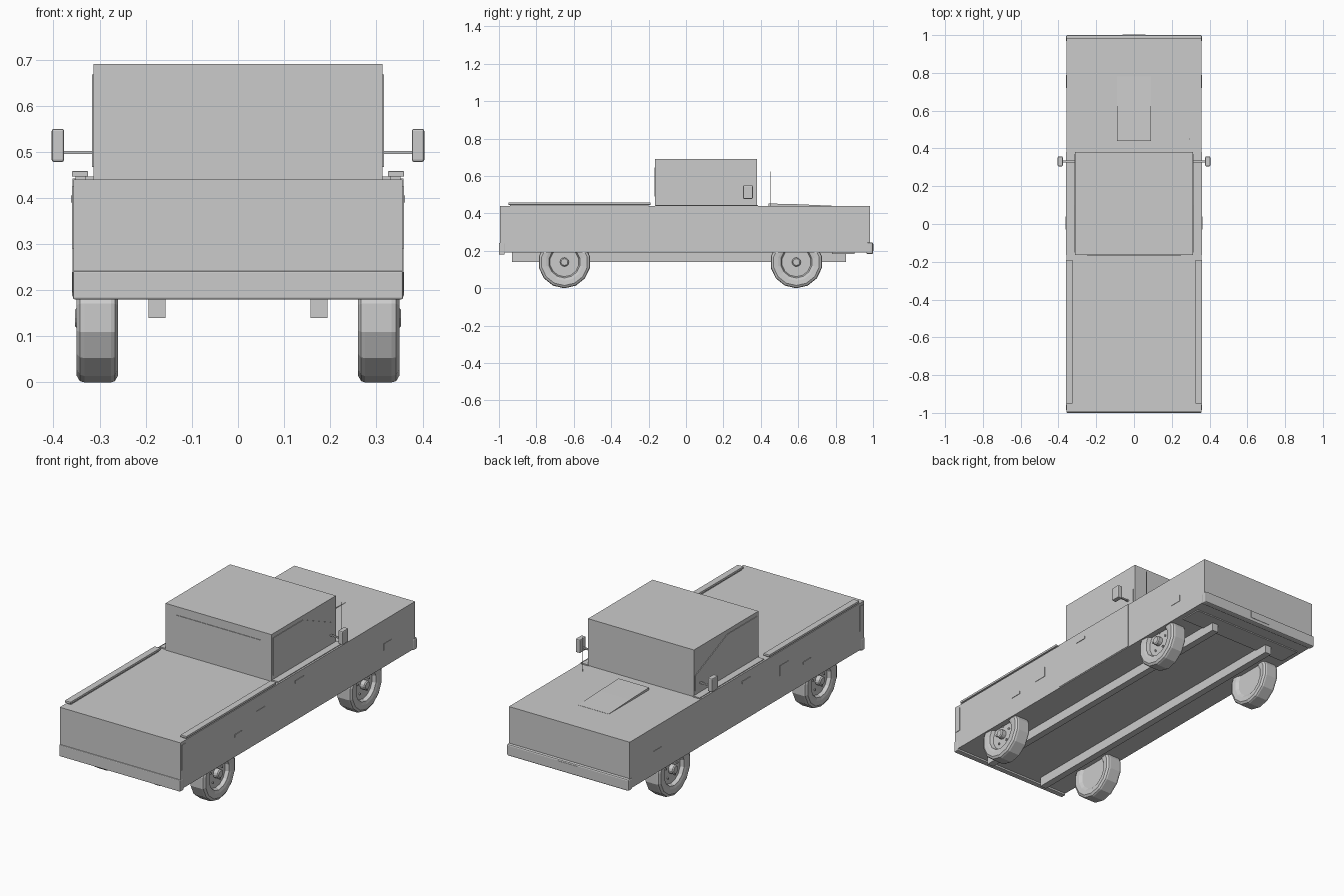
import bpy, bmesh, math

if "Cube" in bpy.data.objects:
    bpy.data.objects.remove(bpy.data.objects["Cube"])


def mesh_object(name, bm):
    bmesh.ops.recalc_face_normals(bm, faces=bm.faces)
    me = bpy.data.meshes.new(name)
    bm.to_mesh(me)
    bm.free()
    ob = bpy.data.objects.new(name, me)
    bpy.context.collection.objects.link(ob)
    return ob


def box(name, x, y, z, bevel=0):
    bm = bmesh.new()
    bmesh.ops.create_cube(bm, size=1)
    for v in bm.verts:
        v.co = [r[0] + (c + 0.5) * (r[1] - r[0]) for c, r in zip(v.co, (x, y, z))]
    ob = mesh_object(name, bm)
    if bevel:
        m = ob.modifiers.new("bevel", 'BEVEL')
        m.width, m.segments = bevel, 2
    return ob


def side_boxes(name, x, y, z, bevel=0):
    box(name + "_right", x, y, z, bevel)
    box(name + "_left", (-x[1], -x[0]), y, z, bevel)


def prism(name, yz, x0, x1):
    # extrude a side profile across x
    bm = bmesh.new()
    a = [bm.verts.new((x0, y, z)) for y, z in yz]
    b = [bm.verts.new((x1, y, z)) for y, z in yz]
    bm.faces.new(a)
    bm.faces.new(b)
    for i in range(len(yz)):
        j = (i + 1) % len(yz)
        bm.faces.new((a[i], a[j], b[j], b[i]))
    return mesh_object(name, bm)


def lathe(name, profile, sides, side, y, z, smooth=True):
    # turn an (x, radius) profile around the axle
    bm = bmesh.new()
    rings = []
    for x, r in profile:
        rings.append([bm.verts.new((side * x,
                                    y + r * math.sin(2 * math.pi * i / sides),
                                    z - r * math.cos(2 * math.pi * i / sides)))
                      for i in range(sides)])
    for p, q in zip(rings, rings[1:]):
        for i in range(sides):
            j = (i + 1) % sides
            bm.faces.new((p[i], p[j], q[j], q[i]))
    bm.faces.new(rings[0])
    bm.faces.new(rings[-1])
    return mesh_object(name, bm)


# Main body, cab and chassis
box("body", (-.357, .357), (-.995, .985), (.19, .44))
box("cab", (-.313, .313), (-.165, .38), (.43, .69))
side_boxes("frame_rail", (.157, .194), (-.93, .855), (.14, .195))

# Windows
box("window_panel", (-.25, .25), (-.168, -.16), (.49, .645))
for s, n in ((1, "right"), (-1, "left")):
    prism("side_window_" + n, [(-.15, .467), (.37, .467), (.37, .55), (.1, .668), (-.15, .668)],
          s * .305, s * .316)

# Doors, handles, side markers and lamps
side_boxes("door", (.35, .359), (-.165, .38), (.195, .442))
side_boxes("door_handle", (.355, .362), (-.03, .04), (.39, .405))
side_boxes("front_marker", (.35, .359), (.72, .79), (.28, .315))
side_boxes("fuel_door", (.35, .359), (-.355, -.28), (.31, .365))
side_boxes("rear_marker", (.35, .36), (-.54, -.48), (.295, .31))
side_boxes("corner_lamp", (.345, .36), (-.985, -.955), (.29, .425))

# Bed rails and belt ledge
side_boxes("bed_rail_stem", (.33, .352), (-.94, -.2), (.435, .447))
side_boxes("bed_rail", (.325, .36), (-.95, -.19), (.446, .458), .002)
side_boxes("belt_ledge", (.31, .35), (-.16, .385), (.435, .446))

# Hood bulge, antenna
prism("hood_bulge", [(.44, .435), (.44, .453), (.6, .449), (.78, .441), (.78, .435)], -.09, .09)
box("antenna", (.2935, .2965), (.4485, .4515), (.44, .625))

# Bumpers, plate and lower valance
box("bumper_far", (-.36, .36), (.965, 1), (.183, .245), .007)
box("bumper_near", (-.358, .358), (-1, -.97), (.18, .242), .004)
box("plate", (-.06, .06), (.99, 1.002), (.2, .237))
box("valance", (-.33, .33), (.78, .9), (.184, .195))

# Door mirrors
side_boxes("mirror", (.377, .404), (.305, .357), (.478, .55), .005)
side_boxes("mirror_arm", (.312, .38), (.326, .336), (.495, .502))

# Wheels
tire = [(.272, .085), (.262, .1), (.26, .125), (.267, .137), (.275, .14),
        (.333, .14), (.343, .137), (.35, .125), (.348, .1), (.344, .085), (.325, .078)]
hub = [(.32, .024), (.348, .024), (.353, .018)]
for y, end in ((-.65, "near"), (.59, "far")):
    for s, n in ((1, "right"), (-1, "left")):
        tag = f"_{end}_{n}"
        lathe("wheel" + tag, tire, 14, s, y, .14)
        lathe("hub" + tag, hub, 12, s, y, .14)
        for k in range(5):
            a = 2 * math.pi * k / 5
            lathe(f"lug_{k}" + tag, [(.32, .006), (.331, .006)], 6, s,
                  y + .05 * math.sin(a), .14 + .05 * math.cos(a))
